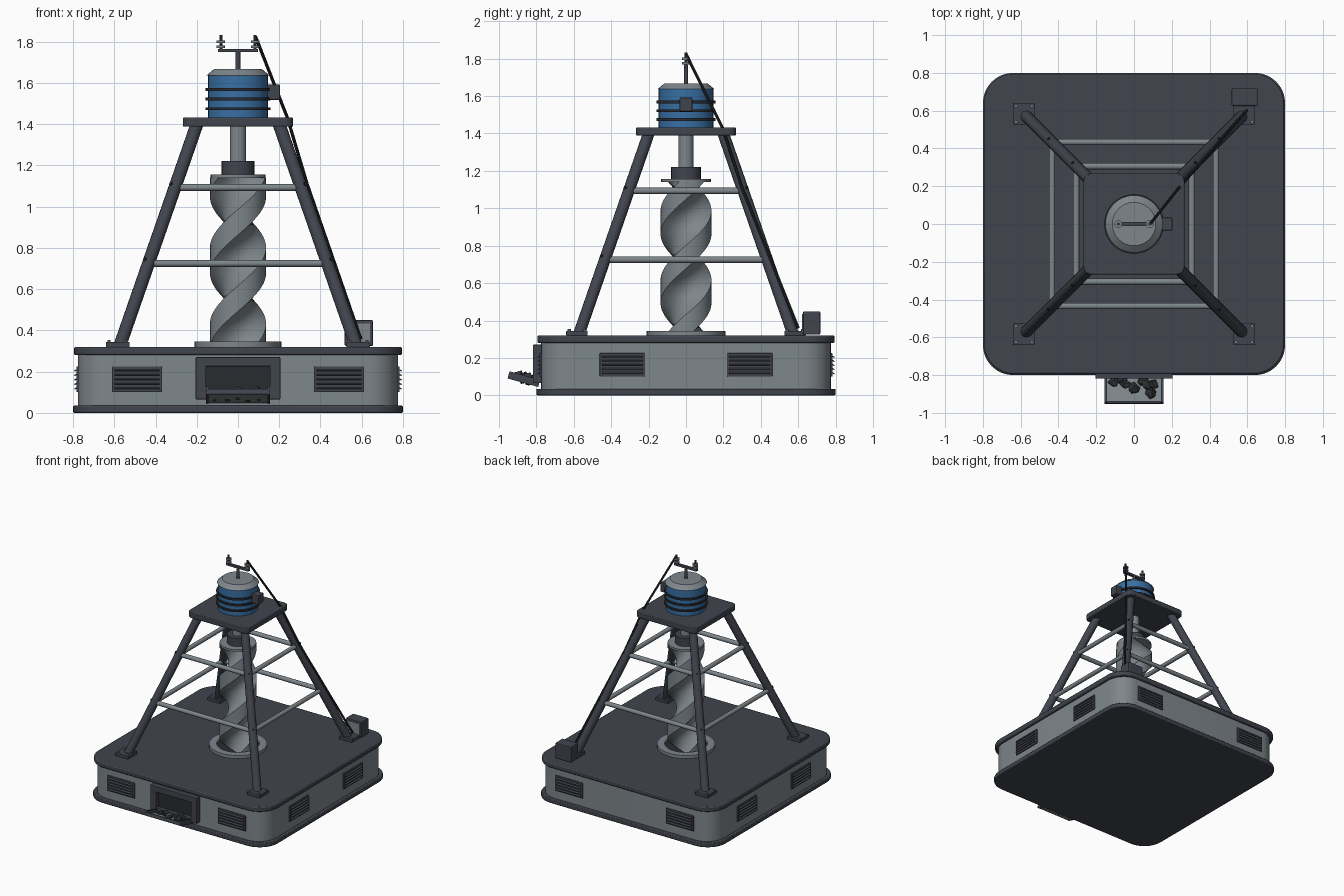
import bpy, bmesh, math, random
from mathutils import Vector, Matrix

if "Cube" in bpy.data.objects:
    bpy.data.objects.remove(bpy.data.objects["Cube"])
random.seed(4)


def material(name, rgb):
    m = bpy.data.materials.new(name)
    m.use_nodes = True
    m.diffuse_color = (*rgb, 1)
    m.node_tree.nodes["Principled BSDF"].inputs["Base Color"].default_value = (*rgb, 1)
    return m


DARK = material("dark steel", (0.053, 0.058, 0.075))
GREY = material("light steel", (0.21, 0.24, 0.26))
BLUE = material("motor blue", (0.04, 0.16, 0.37))
BLACK = material("black rubber", (0.022, 0.024, 0.03))
ROCK = material("dark ore", (0.035, 0.036, 0.042))


def finish(name, bm, mat, bevel=0.0, smooth=False):
    bmesh.ops.recalc_face_normals(bm, faces=bm.faces)
    mesh = bpy.data.meshes.new(name)
    bm.to_mesh(mesh)
    bm.free()
    mesh.materials.append(mat)
    ob = bpy.data.objects.new(name, mesh)
    bpy.context.collection.objects.link(ob)
    if bevel:
        mod = ob.modifiers.new("soft edges", "BEVEL")
        mod.width, mod.segments = bevel, 2
        mod.limit_method = "ANGLE"
    if smooth:
        bpy.ops.object.select_all(action="DESELECT")
        ob.select_set(True)
        bpy.context.view_layer.objects.active = ob
        bpy.ops.object.shade_smooth_by_angle(angle=math.radians(35))
    return ob


def box(name, center, size, mat, bevel=0.0, turn=Matrix()):
    bm = bmesh.new()
    bmesh.ops.create_cube(bm, size=1, matrix=turn @ Matrix.Translation(center)
                          @ Matrix.Diagonal((*size, 1)))
    return finish(name, bm, mat, bevel)


def rod(name, a, b, r, mat, r2=None, sides=16):
    # Cylinder or cone between two points
    a, b = Vector(a), Vector(b)
    d = b - a
    m = Matrix.Translation((a + b) / 2) @ d.to_track_quat("Z", "Y").to_matrix().to_4x4()
    bm = bmesh.new()
    bmesh.ops.create_cone(bm, cap_ends=True, segments=sides, radius1=r,
                          radius2=r if r2 is None else r2, depth=d.length, matrix=m)
    return finish(name, bm, mat, smooth=True)


def upright(name, x, y, z0, z1, r, mat, r2=None, sides=16):
    return rod(name, (x, y, z0), (x, y, z1), r, mat, r2, sides)


def loft(name, rings, mat, bevel=0.0, smooth=False):
    # Skin a stack of equal closed outlines and cap both ends
    bm = bmesh.new()
    rows = [[bm.verts.new(p) for p in ring] for ring in rings]
    n = len(rows[0])
    for low, high in zip(rows, rows[1:]):
        for i in range(n):
            j = (i + 1) % n
            bm.faces.new((low[i], low[j], high[j], high[i]))
    bm.faces.new(rows[0])
    bm.faces.new(rows[-1])
    return finish(name, bm, mat, bevel, smooth)


def slab(name, half, radius, z0, z1, mat, bevel=0.0):
    # Square plate with rounded corners
    outline = []
    for k in range(4):
        cx = (half - radius) * (1 if k in (0, 3) else -1)
        cy = (half - radius) * (1 if k < 2 else -1)
        for s in range(9):
            a = math.pi / 2 * (k + s / 8)
            outline.append((cx + radius * math.cos(a), cy + radius * math.sin(a)))
    return loft(name, [[(x, y, z) for x, y in outline] for z in (z0, z1)], mat, bevel, True)


def annulus(name, r_in, r_out, z0, z1, mat, sides=40):
    bm = bmesh.new()
    profile = [(r_in, z0), (r_out, z0), (r_out, z1), (r_in, z1)]
    rows = [[bm.verts.new((r * math.cos(t), r * math.sin(t), z)) for r, z in profile]
            for t in (2 * math.pi * i / sides for i in range(sides))]
    for i in range(sides):
        for k in range(4):
            a, b = rows[i], rows[(i + 1) % sides]
            bm.faces.new((a[k], b[k], b[(k + 1) % 4], a[(k + 1) % 4]))
    return finish(name, bm, mat, smooth=True)


# Base housing
slab("base_plate", 0.8, 0.16, 0, 0.035, DARK, 0.006)
slab("base_body", 0.775, 0.15, 0.035, 0.28, GREY)
slab("base_deck", 0.795, 0.16, 0.28, 0.32, DARK, 0.008)

# Louvred vents on all four sides
for side in range(4):
    turn = Matrix.Rotation(side * math.pi / 2, 4, "Z")
    offset = 0.34 if side % 2 else 0.49
    for x in (-offset, offset):
        box("vent_panel", (x, -0.776, 0.163), (0.243, 0.016, 0.124), DARK, 0.003, turn)
        for i in range(5):
            tilt = turn @ Matrix.Translation((x, -0.786, 0.119 + i * 0.022))
            box("vent_slat", (0, 0, 0), (0.22, 0.018, 0.006), DARK, 0,
                tilt @ Matrix.Rotation(0.5, 4, "X"))

# Discharge opening
box("outlet_back", (0, -0.778, 0.165), (0.34, 0.012, 0.16), BLACK)
for s in (-1, 1):
    box("outlet_jamb", (s * 0.18, -0.793, 0.168), (0.05, 0.05, 0.205), DARK, 0.004)
box("outlet_lintel", (0, -0.793, 0.248), (0.36, 0.05, 0.045), DARK, 0.004)
box("outlet_sill", (0, -0.793, 0.081), (0.36, 0.05, 0.032), DARK, 0.004)

# Tilted tray with ore
tray = Matrix.Translation((0, -0.87, 0.075)) @ Matrix.Rotation(-0.27, 4, "X")
box("tray_floor", (0, 0, 0), (0.3, 0.165, 0.012), GREY, 0, tray)
for s in (-1, 1):
    box("tray_side", (s * 0.15, 0, 0.012), (0.012, 0.17, 0.04), DARK, 0, tray)
box("tray_lip", (0, -0.08, 0.006), (0.3, 0.01, 0.025), DARK, 0, tray)
for x, y in ((-0.11, 0.03), (-0.06, 0.04), (-0.05, 0.02), (0, -0.005), (0.045, 0.035),
             (0.07, 0.015), (0.09, -0.03), (0.1, 0.02)):
    bm = bmesh.new()
    bmesh.ops.create_icosphere(bm, subdivisions=1, radius=0.03,
                               matrix=tray @ Matrix.Translation((x, y, 0.02)))
    for v in bm.verts:
        v.co += Vector([random.uniform(-0.007, 0.007) for _ in range(3)])
    finish("ore_lump", bm, ROCK)


# Derrick legs, feet and rails
def leg_x(z):
    return 0.568 - 0.348 * (z - 0.34)


for sx in (-1, 1):
    for sy in (-1, 1):
        def at(z):
            return (sx * leg_x(z), sy * leg_x(z), z)
        rod("leg", at(0.33), at(1.4), 0.031, DARK)
        box("foot_plate", (sx * 0.583, sy * 0.583, 0.332), (0.115, 0.115, 0.025), DARK, 0.003)
        for bx in (-1, 1):
            for by in (-1, 1):
                upright("foot_bolt", sx * 0.583 + bx * 0.042, sy * 0.583 + by * 0.042,
                        0.34, 0.354, 0.009, GREY, sides=6)
        for z in (0.735, 1.1):
            p = Vector(at(z))
            out = Vector((sx, sy, 0.5)).normalized()
            rod("leg_bolt", p, p + out * 0.036, 0.009, BLACK, sides=8)
for z in (0.725, 1.093):
    w = leg_x(z)
    for k in range(4):
        turn = Matrix.Rotation(k * math.pi / 2, 3, "Z")
        rod("cross_rail", turn @ Vector((-w, -w, z)), turn @ Vector((w, -w, z)), 0.017, GREY, sides=12)
slab("motor_platform", 0.267, 0.04, 1.388, 1.432, DARK, 0.005)

# Twisted drill bar
annulus("drill_collar_ring", 0.155, 0.21, 0.318, 0.345, GREY)
upright("drill_hole", 0, 0, 0.315, 0.324, 0.158, BLACK, sides=40)
rings = []
for i in range(49):
    z = 0.322 + i * 0.82 / 48
    twist = (z - 0.74) * math.pi / 0.37
    ring = []
    for k in range(48):
        t = 2 * math.pi * k / 48
        r = min(0.136, 0.07 / max(abs(math.sin(t)), 0.01))
        ring.append((r * math.cos(t + twist), r * math.sin(t + twist), z))
    rings.append(ring)
loft("drill_bar", rings, GREY, smooth=True)
upright("drill_cap", 0, 0, 1.14, 1.156, 0.133, GREY, sides=32)
upright("drill_chuck", 0, 0, 1.155, 1.222, 0.08, DARK, sides=24)
upright("drive_shaft", 0, 0, 1.2, 1.4, 0.04, GREY, sides=20)

# Motor
upright("motor_body", 0, 0, 1.43, 1.64, 0.146, BLUE, sides=32)
for z in (1.475, 1.522, 1.568):
    annulus("motor_band", 0.14, 0.158, z - 0.007, z + 0.007, BLACK)
upright("motor_cap", 0, 0, 1.637, 1.668, 0.152, GREY, 0.115, 32)
box("junction_box", (0.173, 0, 1.555), (0.062, 0.068, 0.075), DARK, 0.006)

# Terminal mast with insulators
upright("mast_post", 0, 0, 1.66, 1.755, 0.012, DARK)
box("mast_bar", (0, 0, 1.757), (0.195, 0.022, 0.016), DARK)
for x in (-0.083, 0.083):
    upright("insulator_pin", x, 0, 1.76, 1.832, 0.008, DARK, sides=10)
    for z in (1.776, 1.8):
        upright("insulator_disc", x, 0, z - 0.006, z + 0.006, 0.021, GREY)

# Power cable down to the cabinet
path = [(0.085, 0, 1.825), (0.24, 0.195, 1.43), (0.335, 0.3, 1.11), (0.595, 0.6, 0.36)]
for a, b in zip(path, path[1:]):
    rod("power_cable", a, b, 0.008, BLACK, sides=10)

# Control cabinet
box("control_cabinet", (0.586, 0.672, 0.387), (0.138, 0.092, 0.125), DARK, 0.006)
box("cabinet_panel", (0.586, 0.625, 0.387), (0.11, 0.008, 0.095), GREY)
